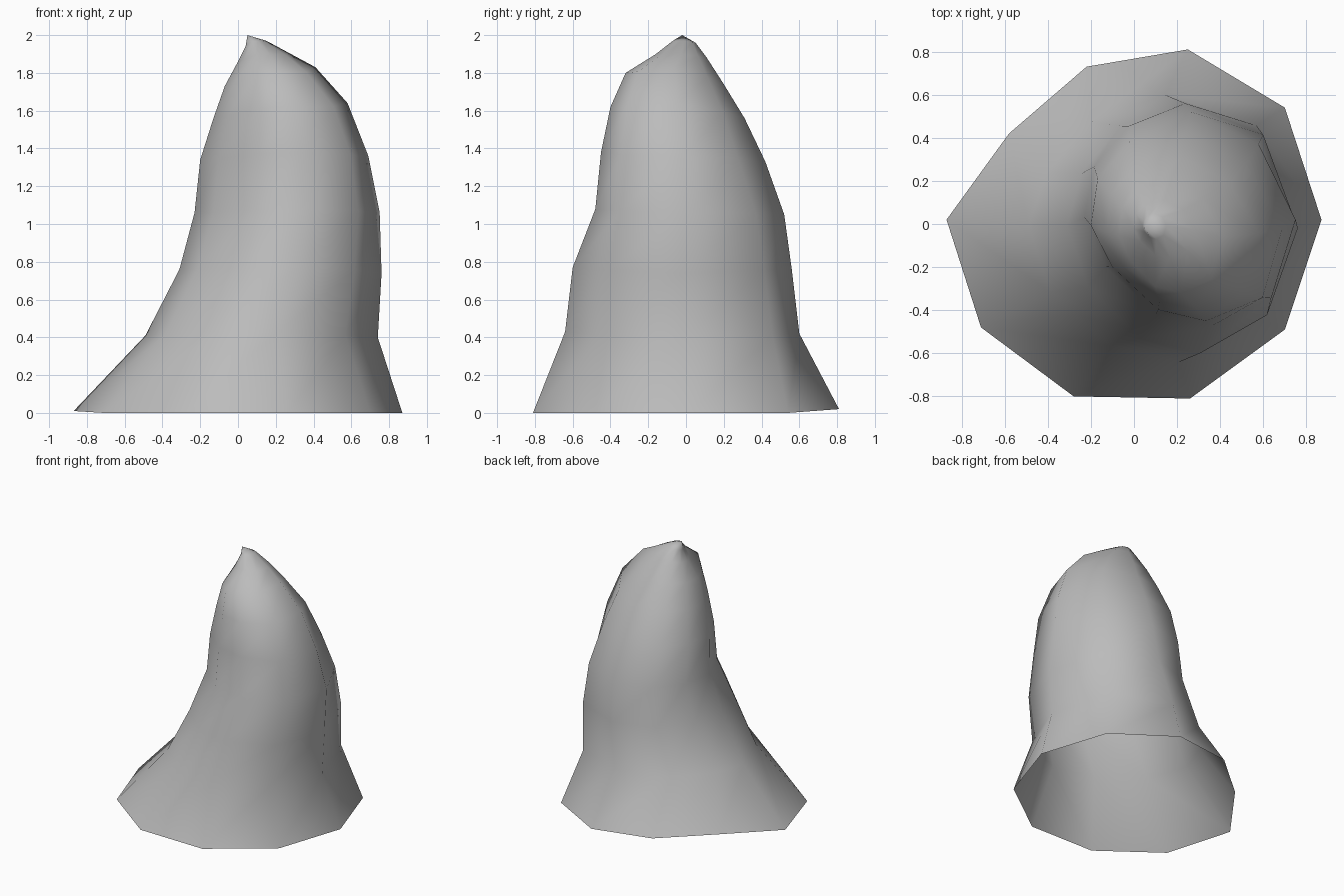
import bpy, bmesh

# Foot outline (x, y): an uneven ten-sided flare
foot = [(0.87, 0.02), (0.70, 0.54), (0.25, 0.81), (-0.22, 0.73), (-0.58, 0.42),
        (-0.87, 0.02), (-0.71, -0.48), (-0.28, -0.80), (0.26, -0.81), (0.70, -0.49)]
# Back-left edge of the foot lifts slightly off the ground
lift = {2: 0.02, 3: 0.04, 4: 0.05, 5: 0.01}

# Unit cross-sections of the lower and upper body
low = [(1, 0), (0.72, 0.77), (0.03, 1), (-0.53, 0.80), (-0.86, 0.42),
       (-1, 0.02), (-0.83, -0.48), (-0.38, -0.88), (0.14, -1), (0.72, -0.68)]
high = [(1, 0), (0.62, 0.67), (0.0, 1), (-0.60, 0.90), (-0.93, 0.52),
        (-1, 0.02), (-0.78, -0.42), (-0.30, -0.88), (0.20, -1), (0.79, -0.75)]

# Ring: section blend, x left/right, y front/back, z at left, right, front, back
rings = [(0.0, -0.49, 0.74, -0.64, 0.60, 0.41, 0.40, 0.43, 0.42),
         (0.2, -0.31, 0.76, -0.60, 0.56, 0.76, 0.74, 0.77, 0.76),
         (0.7, -0.23, 0.75, -0.48, 0.52, 1.06, 1.06, 1.08, 1.05),
         (1.0, -0.20, 0.69, -0.45, 0.42, 1.34, 1.36, 1.38, 1.33),
         (1.0, -0.13, 0.58, -0.40, 0.31, 1.56, 1.64, 1.62, 1.56),
         (1.0, -0.07, 0.41, -0.32, 0.20, 1.73, 1.83, 1.80, 1.74),
         (1.0, 0.00, 0.28, -0.16, 0.11, 1.86, 1.90, 1.90, 1.88),
         (0.5, 0.04, 0.15, -0.07, 0.05, 1.94, 1.97, 1.97, 1.96)]


def span(a, b, t):
    """Map t in -1..1 to a..b."""
    return (a + b) / 2 + (b - a) / 2 * t


bm = bmesh.new()
loops = [[bm.verts.new((x, y, lift.get(i, 0))) for i, (x, y) in enumerate(foot)]]

# Tilted body rings
for t, xl, xr, yf, yb, zl, zr, zf, zb in rings:
    loop = []
    for (ul, vl), (uh, vh) in zip(low, high):
        u, v = ul + (uh - ul) * t, vl + (vh - vl) * t
        w = u * u / (u * u + v * v)
        z = span(zl, zr, u) * w + span(zf, zb, v) * (1 - w)
        loop.append(bm.verts.new((span(xl, xr, u), span(yf, yb, v), z)))
    loops.append(loop)

# Skin between rings, closed by a pointed tip; the underside stays open
n = len(foot)
for a, b in zip(loops, loops[1:]):
    for i in range(n):
        j = (i + 1) % n
        bm.faces.new((a[i], a[j], b[j], b[i]))
tip = bm.verts.new((0.05, -0.02, 2.0))
for i in range(n):
    bm.faces.new((loops[-1][i], loops[-1][(i + 1) % n], tip))
for f in bm.faces:
    f.smooth = True

mesh = bpy.data.meshes.new("rock_spire")
bm.to_mesh(mesh)
bm.free()
spire = bpy.data.objects.new("rock_spire", mesh)
bpy.context.collection.objects.link(spire)

# Darker grey stone
stone = bpy.data.materials.new("stone")
stone.diffuse_color = (0.5, 0.5, 0.5, 1)
mesh.materials.append(stone)
